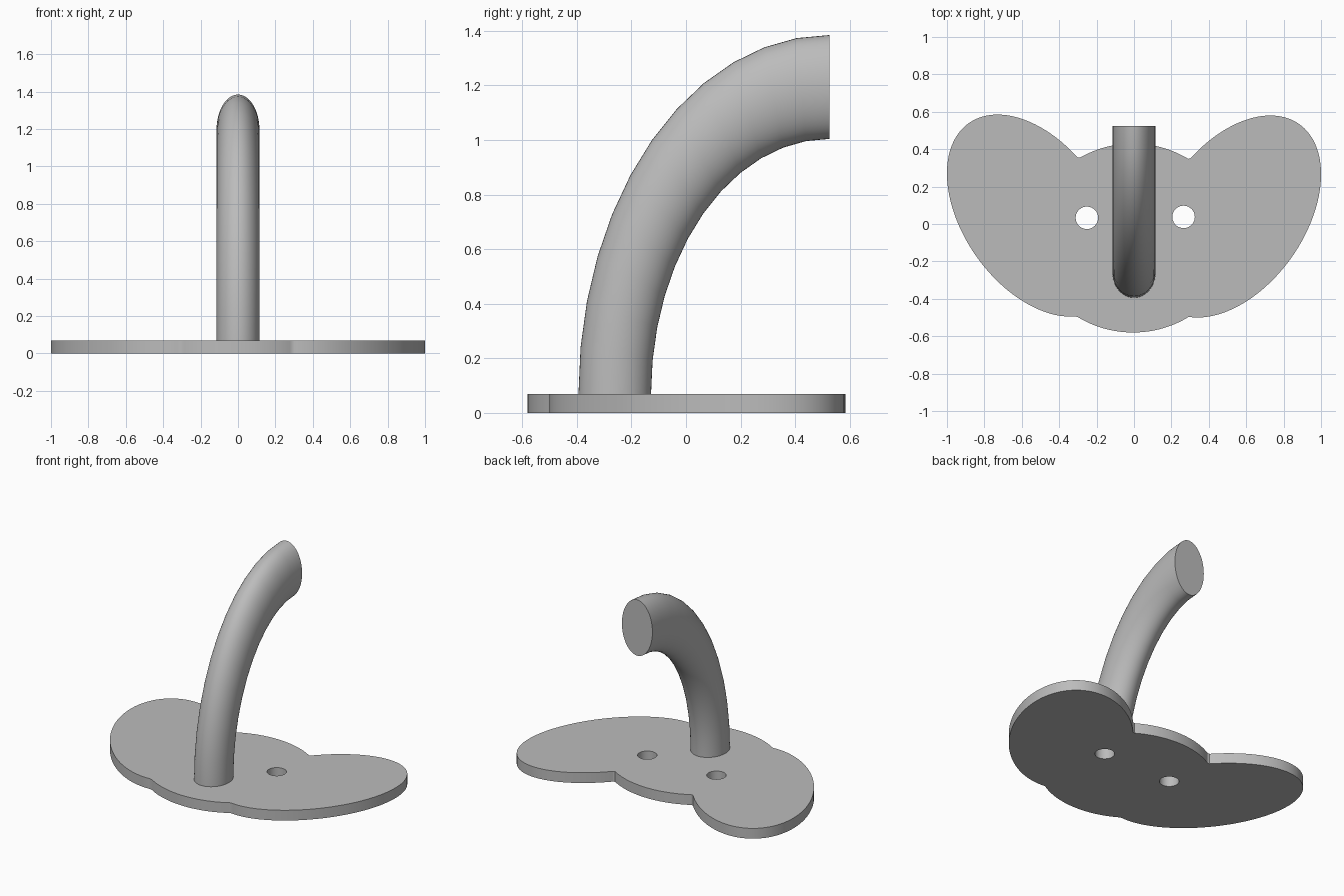
import bpy, bmesh
from math import sin, cos, pi, atan2, sqrt

cube = bpy.data.objects.get("Cube")
if cube:
    bpy.data.objects.remove(cube, do_unlink=True)

THICK = 0.07

grey = bpy.data.materials.new("plain_grey")
grey.use_nodes = True
grey.diffuse_color = (0.5, 0.5, 0.5, 1)
grey.node_tree.nodes["Principled BSDF"].inputs["Base Color"].default_value = (0.5, 0.5, 0.5, 1)


def make_object(name, bm):
    bmesh.ops.recalc_face_normals(bm, faces=bm.faces[:])
    mesh = bpy.data.meshes.new(name)
    bm.to_mesh(mesh)
    bm.free()
    mesh.materials.append(grey)
    obj = bpy.data.objects.new(name, mesh)
    bpy.context.collection.objects.link(obj)
    return obj


def activate(obj):
    bpy.ops.object.select_all(action='DESELECT')
    obj.select_set(True)
    bpy.context.view_layer.objects.active = obj


class Ellipse:
    """Slanted ellipse from its centre, half extents and slant term."""
    def __init__(self, cx, cy, hx, hy, slant):
        self.cx, self.cy, self.hx, self.hy, self.c = cx, cy, hx, hy, slant

    def point(self, a):
        k = self.c / self.hx
        return (self.cx + self.hx * cos(a),
                self.cy + k * cos(a) + sqrt(self.hy ** 2 - k * k) * sin(a))

    def contains(self, p):
        dx, dy = p[0] - self.cx, p[1] - self.cy
        sx, sy, c = self.hx ** 2, self.hy ** 2, self.c
        return sy * dx * dx - 2 * c * dx * dy + sx * dy * dy < sx * sy - c * c


# Base plate: outline of a middle disc joined with two slanted lobes
lobes = [Ellipse(-0.005, -0.075, 0.54, 0.505, 0),
         Ellipse(-0.535, 0.045, 0.465, 0.54, -0.105),
         Ellipse(0.535, 0.04, 0.465, 0.54, 0.105)]
STEPS = 240
outline = []
for e in lobes:
    for i in range(STEPS):
        p = e.point(2 * pi * i / STEPS)
        if not any(o.contains(p) for o in lobes if o is not e):
            outline.append(p)
outline.sort(key=lambda p: atan2(p[1] + 0.15, p[0]))

bm = bmesh.new()
bottom = bm.faces.new([bm.verts.new((x, y, 0)) for x, y in outline])
top = bmesh.ops.extrude_face_region(bm, geom=[bottom], use_keep_orig=True)
bmesh.ops.translate(bm, vec=(0, 0, THICK),
                    verts=[v for v in top["geom"] if isinstance(v, bmesh.types.BMVert)])
plate = make_object("base_plate", bm)

# Screw holes
for x, y in [(-0.252, 0.033), (0.265, 0.038)]:
    bpy.ops.mesh.primitive_cylinder_add(vertices=40, radius=0.06, depth=0.4, location=(x, y, 0))
    cutter = bpy.context.object
    cutter.hide_render = True
    cutter.data.materials.append(grey)
    activate(plate)
    mod = plate.modifiers.new("hole", 'BOOLEAN')
    mod.object, mod.operation, mod.solver = cutter, 'DIFFERENCE', 'EXACT'
    bpy.ops.object.modifier_apply(modifier=mod.name)
    bpy.data.objects.remove(cutter, do_unlink=True)

# Hook: quarter ring stretched upwards, rooted in the plate
BEND, TUBE, STRETCH, END_Y = 0.786, 0.133, 1.43, 0.525
ARC, SIDES = 12, 48
bm = bmesh.new()
rings = []
for i in range(-1, ARC + 1):
    t = max(i, 0) * pi / 2 / ARC
    drop = 0.05 if i < 0 else 0
    ring = []
    for j in range(SIDES):
        a = 2 * pi * j / SIDES
        rho = BEND + TUBE * cos(a)
        ring.append(bm.verts.new((0.115 * sin(a), END_Y - rho * cos(t),
                                  THICK + STRETCH * rho * sin(t) - drop)))
    rings.append(ring)
for r0, r1 in zip(rings, rings[1:]):
    for j in range(SIDES):
        k = (j + 1) % SIDES
        bm.faces.new((r0[j], r0[k], r1[k], r1[j]))
bm.faces.new(rings[0])
bm.faces.new(rings[-1])
hook = make_object("curved_hook", bm)

for obj in (plate, hook):
    activate(obj)
    bpy.ops.object.shade_smooth_by_angle(angle=pi / 6)
